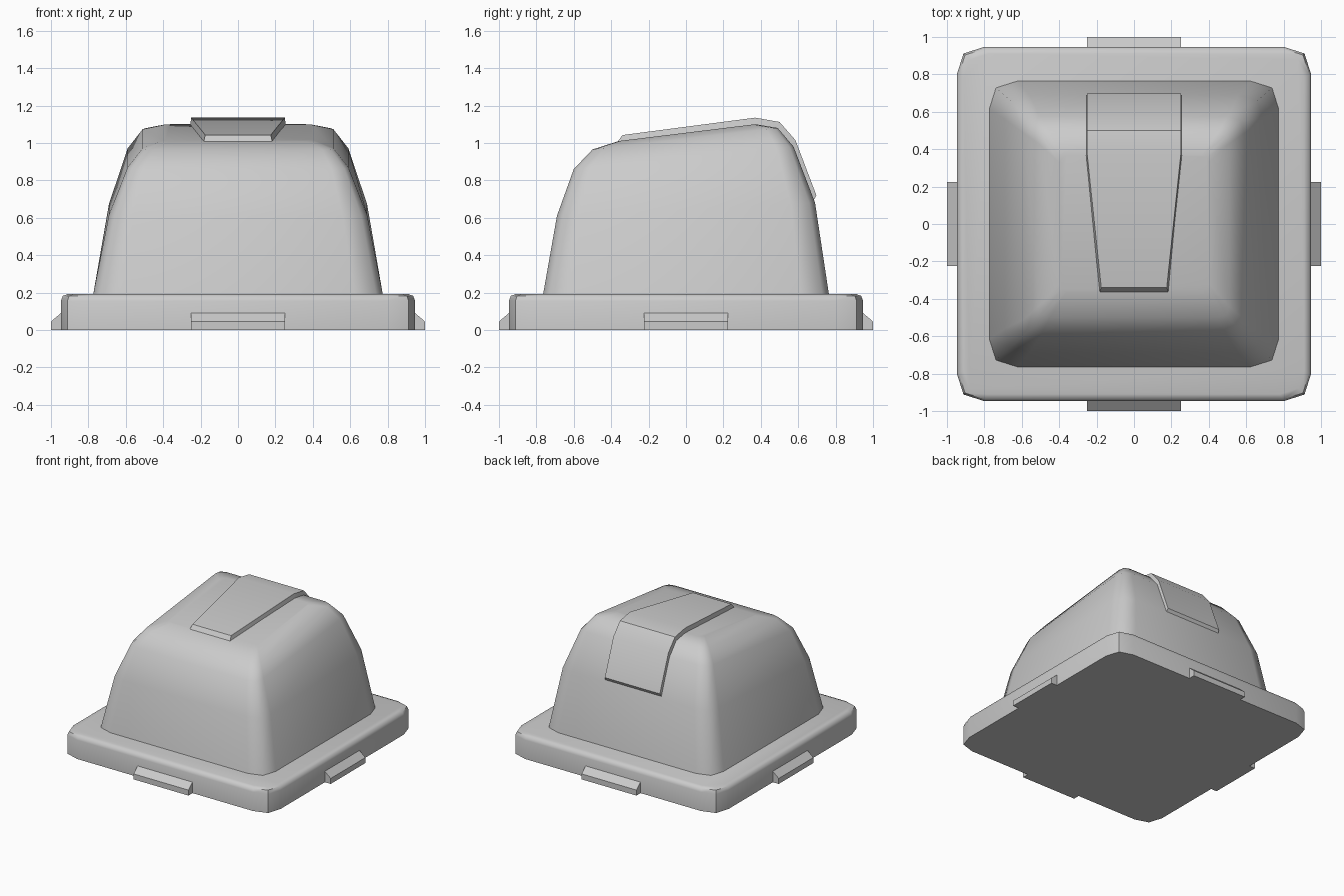
import bpy, bmesh, math

if "Cube" in bpy.data.objects:
    bpy.data.objects.remove(bpy.data.objects["Cube"])

grey = bpy.data.materials.new("plain_grey")
grey.use_nodes = True
colour = (0.6, 0.6, 0.6, 1)
grey.diffuse_color = colour
grey.node_tree.nodes["Principled BSDF"].inputs["Base Color"].default_value = colour


def loft(name, rings, smooth_angle=None):
    """Skin a list of equal-length closed rings and cap both ends."""
    bm = bmesh.new()
    rows = [[bm.verts.new(p) for p in ring] for ring in rings]
    n = len(rows[0])
    for a, b in zip(rows, rows[1:]):
        for i in range(n):
            j = (i + 1) % n
            bm.faces.new((a[i], a[j], b[j], b[i]))
    bm.faces.new(rows[0][::-1])
    bm.faces.new(rows[-1])
    bmesh.ops.recalc_face_normals(bm, faces=bm.faces)
    mesh = bpy.data.meshes.new(name)
    bm.to_mesh(mesh)
    bm.free()
    mesh.materials.append(grey)
    ob = bpy.data.objects.new(name, mesh)
    bpy.context.collection.objects.link(ob)
    if smooth_angle:
        bpy.ops.object.select_all(action='DESELECT')
        ob.select_set(True)
        bpy.context.view_layer.objects.active = ob
        bpy.ops.object.shade_smooth_by_angle(angle=math.radians(smooth_angle))
    return ob


def rounded_ring(hx, front, back, z_front, z_back, cut):
    """Rectangle with two-step rounded corners, tilted from front to back."""
    mid, hy = (front + back) / 2, (back - front) / 2
    slope = (z_back - z_front) / (back - front)
    k = cut * 0.24
    corner = [(hx, hy - cut), (hx - k, hy - k), (hx - cut, hy)]
    pts = corner + [(-x, y) for x, y in corner[::-1]]
    pts += [(-x, -y) for x, y in pts]
    return [(x, mid + y, z_front + slope * (mid + y - front)) for x, y in pts]


# Base plate with softened upper rim
loft("base_plate", [rounded_ring(h, -h, h, z, z, c) for h, z, c in
                    ((0.947, 0, 0.147), (0.947, 0.155, 0.147),
                     (0.937, 0.182, 0.14), (0.91, 0.192, 0.13))], 50)

# Domed cover: half width, front y, back y, front z, back z, corner cut
cover = [(0.775, -0.765, 0.765, 0.185, 0.185, 0.15),
         (0.69, -0.69, 0.69, 0.61, 0.68, 0.13),
         (0.59, -0.6, 0.575, 0.86, 0.98, 0.09),
         (0.51, -0.5, 0.49, 0.965, 1.08, 0.06),
         (0.40, -0.36, 0.37, 1.01, 1.1, 0.04)]
loft("domed_cover", [rounded_ring(*r) for r in cover], 60)

# Raised tapering rib: top y, top z, bottom y, bottom z, half width
rib = [(-0.34, 1.042, -0.37, 1.0, 0.175), (0.37, 1.135, 0.36, 1.07, 0.25),
       (0.5, 1.112, 0.46, 1.05, 0.25), (0.585, 1.015, 0.54, 0.96, 0.25),
       (0.697, 0.72, 0.67, 0.67, 0.25)]
loft("raised_rib", [[(-w, y, z), (w, y, z), (w + 0.01, yb, zb), (-w - 0.01, yb, zb)]
                    for y, z, yb, zb, w in rib], 30)

# Sloped clip tabs, one on each side of the base
tab_profile = [(0.9, 0), (1, 0), (1, 0.045), (0.947, 0.09), (0.9, 0.09)]
for i, side in enumerate(("left", "back", "right", "front")):
    half = 0.25 if i % 2 else 0.225
    tab = loft(side + "_tab", [[(x, y, z) for x, z in tab_profile] for y in (-half, half)])
    tab.rotation_euler.z = i * math.pi / 2
